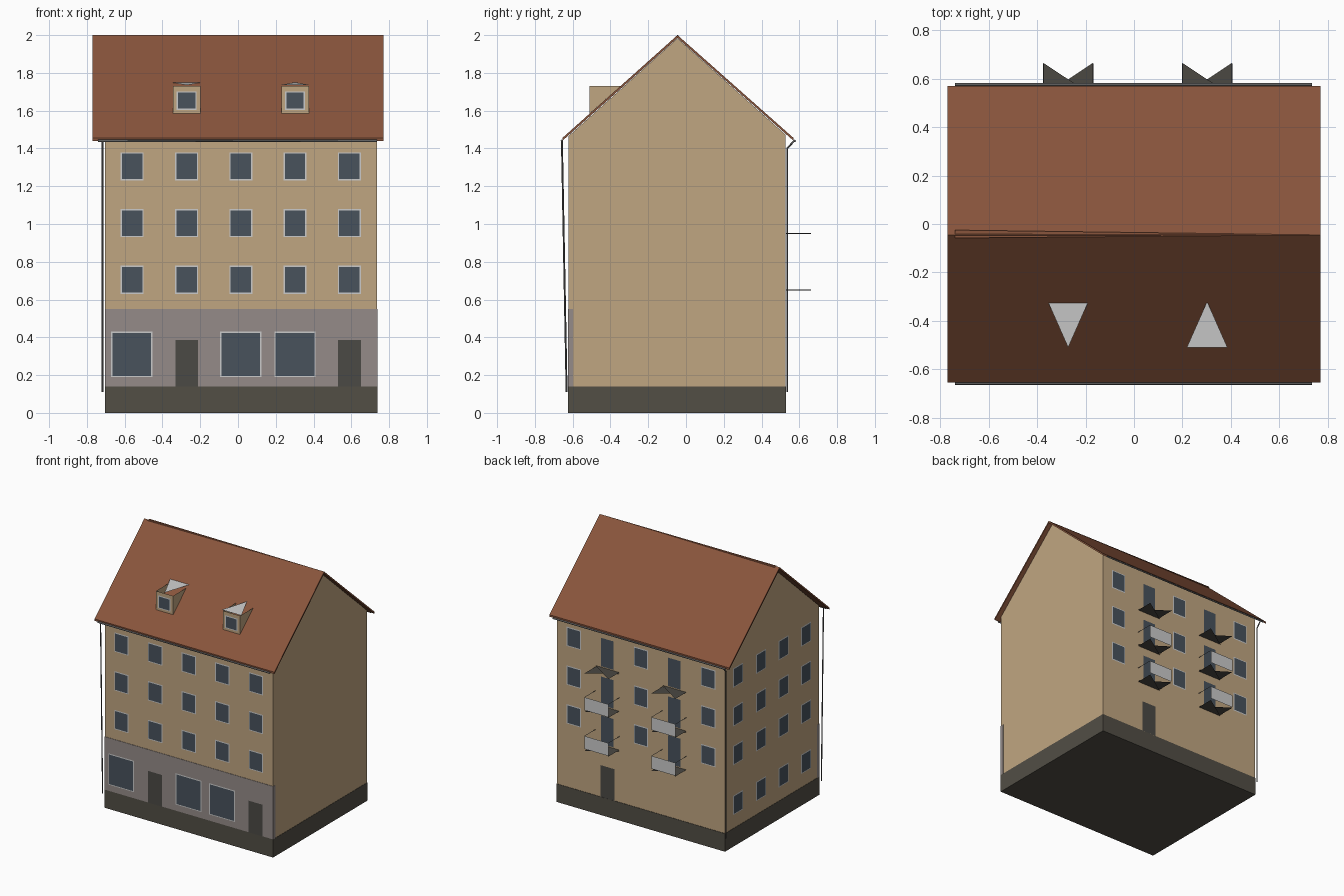
import bpy
from mathutils import Vector

if "Cube" in bpy.data.objects:
    bpy.data.objects.remove(bpy.data.objects["Cube"])


def material(name, rgb):
    m = bpy.data.materials.new(name)
    m.diffuse_color = (*rgb, 1)
    m.use_nodes = True
    m.node_tree.nodes["Principled BSDF"].inputs["Base Color"].default_value = m.diffuse_color
    return m


WALL = material("plaster", (0.53, 0.38, 0.22))
ROOF = material("tile", (0.25, 0.09, 0.045))
PLINTH = material("plinth", (0.085, 0.077, 0.06))
SHOP = material("shop_grey", (0.30, 0.26, 0.25))
GLASS = material("glass", (0.065, 0.085, 0.107))
DOOR = material("door", (0.07, 0.068, 0.06))
DARK = material("slab", (0.07, 0.065, 0.055))
PIPE = material("zinc", (0.12, 0.12, 0.12))


def mesh(name, verts, faces, mat=None):
    me = bpy.data.meshes.new(name)
    me.from_pydata(verts, [], faces)
    me.update()
    ob = bpy.data.objects.new(name, me)
    bpy.context.collection.objects.link(ob)
    if mat:
        me.materials.append(mat)
    return ob


def extrude_x(name, prof, x0, x1, mat):
    # profile of (y, z) points, counter-clockwise seen from +x
    n = len(prof)
    verts = [(x, y, z) for x in (x0, x1) for y, z in prof]
    faces = [tuple(range(n))[::-1], tuple(range(n, 2 * n))]
    faces += [(i, (i + 1) % n, n + (i + 1) % n, n + i) for i in range(n)]
    return mesh(name, verts, faces, mat)


def box(name, x, y, z, mat=None):
    return extrude_x(name, [(y[0], z[0]), (y[1], z[0]), (y[1], z[1]), (y[0], z[1])], *x, mat)


def panels(name, side, plane, rects, mat=None, grow=0.0):
    # flat wall panels; each rect is (centre along wall, z centre, width, height)
    place = {"front": lambda u, z: (u, plane, z), "back": lambda u, z: (-u, plane, z),
             "left": lambda u, z: (plane, -u, z)}[side]
    flip = 1 if side == "front" else -1
    verts, faces = [], []
    for u, z, w, h in rects:
        u, a, b = u * flip, w / 2 + grow, h / 2 + grow
        k = len(verts)
        verts += [place(u + s * a, z + t * b) for s, t in ((-1, -1), (1, -1), (1, 1), (-1, 1))]
        faces.append((k, k + 1, k + 2, k + 3))
    return mesh(name, verts, faces, mat)


def windows(name, side, wall, out, rects):
    panels(name + "_frames", side, wall + out * 0.002, rects, None, 0.007)
    panels(name + "_glass", side, wall + out * 0.004, rects, GLASS)


def pipe(name, pts, r=0.006):
    cu = bpy.data.curves.new(name, "CURVE")
    cu.dimensions = "3D"
    cu.bevel_depth, cu.bevel_resolution, cu.use_fill_caps = r, 0, True
    sp = cu.splines.new("POLY")
    sp.points.add(len(pts) - 1)
    for p, c in zip(sp.points, pts):
        p.co = (*c, 1)
    ob = bpy.data.objects.new(name, cu)
    bpy.context.collection.objects.link(ob)
    cu.materials.append(PIPE)


X0, X1, Y0, Y1 = -0.705, 0.738, -0.625, 0.53
COLS = (-0.56, -0.272, 0.015, 0.302, 0.59)
ROWS = (0.705, 1.005, 1.305)
RIDGE = -0.045

# plinth, main walls with gables, shop-front facing
box("plinth", (X0, X1), (Y0, Y1), (0, 0.14), PLINTH)
extrude_x("walls", [(Y0 + 0.003, 0.14), (Y1 - 0.003, 0.14), (Y1 - 0.003, 1.473),
                    (RIDGE, 1.983), (Y0 + 0.003, 1.465)], X0 + 0.002, X1 - 0.002, WALL)
box("shop_front", (X0, X1), (Y0, -0.597), (0.14, 0.55), SHOP)

# saddle roof
extrude_x("roof", [(-0.655, 1.44), (RIDGE, 1.985), (0.57, 1.44), (0.57, 1.455),
                   (RIDGE, 2.0), (-0.655, 1.455)], -0.77, 0.77, ROOF)
# tapering ridge cap
mesh("ridge_cap", [(-0.74, -0.025, 1.997), (-0.74, -0.058, 1.997), (0.77, RIDGE, 2.0)], [(0, 1, 2)], ROOF)

# front openings
windows("front_windows", "front", Y0 + 0.003, -1, [(x, z, 0.108, 0.135) for x in COLS for z in ROWS])
windows("shop_windows", "front", Y0, -1, [(x, 0.31, 0.205, 0.228) for x in (-0.562, 0.015, 0.302)])
panels("front_doors", "front", Y0 - 0.002, [(x, 0.263, 0.12, 0.245) for x in (COLS[1], COLS[4])], DOOR)

# back openings: windows, balcony doors and yard door
windows("back_windows", "back", Y1 - 0.003, 1, [(x, z, 0.108, 0.135) for x in COLS[::2] for z in ROWS])
panels("balcony_doors", "back", Y1, [(x, z - 0.043, 0.108, 0.22) for x in COLS[1::2] for z in ROWS], GLASS)
panels("yard_door", "back", Y1, [(COLS[3], 0.263, 0.12, 0.245)], DOOR)

# left gable windows
windows("gable_windows", "left", X0 + 0.002, -1,
        [(y, z, 0.108, 0.135) for y in (0.37, 0.09, -0.185, -0.46) for z in (0.32, *ROWS)])

# balconies: two overlapping triangular floor sheets, front panel, thin side rails
for x in COLS[1::2]:
    a, b = x - 0.102, x + 0.102
    for i, z in enumerate((0.54, 0.84, 1.14)):
        mesh("balcony_floor", [(a, Y1, z + 0.005), (b, Y1, z + 0.005), (a, 0.665, z + 0.005),
                               (a, Y1, z - 0.005), (b, Y1, z - 0.005), (b, 0.665, z - 0.005)],
             [(0, 1, 2), (3, 5, 4)], DARK)
        if i < 2:
            panels("balcony_panel", "back", 0.664, [(x, z + 0.06, 0.204, 0.1)])
            for s in (a, b):
                pipe("balcony_rail", [(s, Y1, z + 0.11), (s, 0.662, z + 0.11)], 0.002)

# dormers: front, two cheeks, window and a triangular roof sheet
for x, d in ((COLS[1], 1), (COLS[3], -1)):
    w, f, r = 0.073, -0.51, -0.347
    mesh("dormer", [(x - w, f, 1.585), (x + w, f, 1.585), (x + w, f, 1.73), (x - w, f, 1.73),
                    (x - w, r, 1.73), (x + w, r, 1.73)], [(0, 1, 2, 3), (0, 3, 4), (1, 5, 2)], WALL)
    windows("dormer_window", "front", f, -1, [(x, 1.653, 0.092, 0.085)])
    tip, base = ((f, 1.735), (-0.32, 1.75))[::d]
    mesh("dormer_roof", [(x, *tip), (x + d * 0.084, *base), (x - d * 0.084, *base)], [(0, 1, 2)])

# gutters and downpipes
for side, y in (("front", -0.658), ("back", 0.576)):
    pipe(side + "_gutter", [(-0.74, y, 1.44), (0.735, y, 1.44)], 0.007)
pipe("front_downpipe", [(-0.717, -0.657, 1.44), (-0.717, -0.632, 0.11)], 0.005)
pipe("back_downpipe", [(-0.717, 0.572, 1.44), (-0.717, 0.536, 1.4), (-0.717, 0.536, 0.11)], 0.005)
